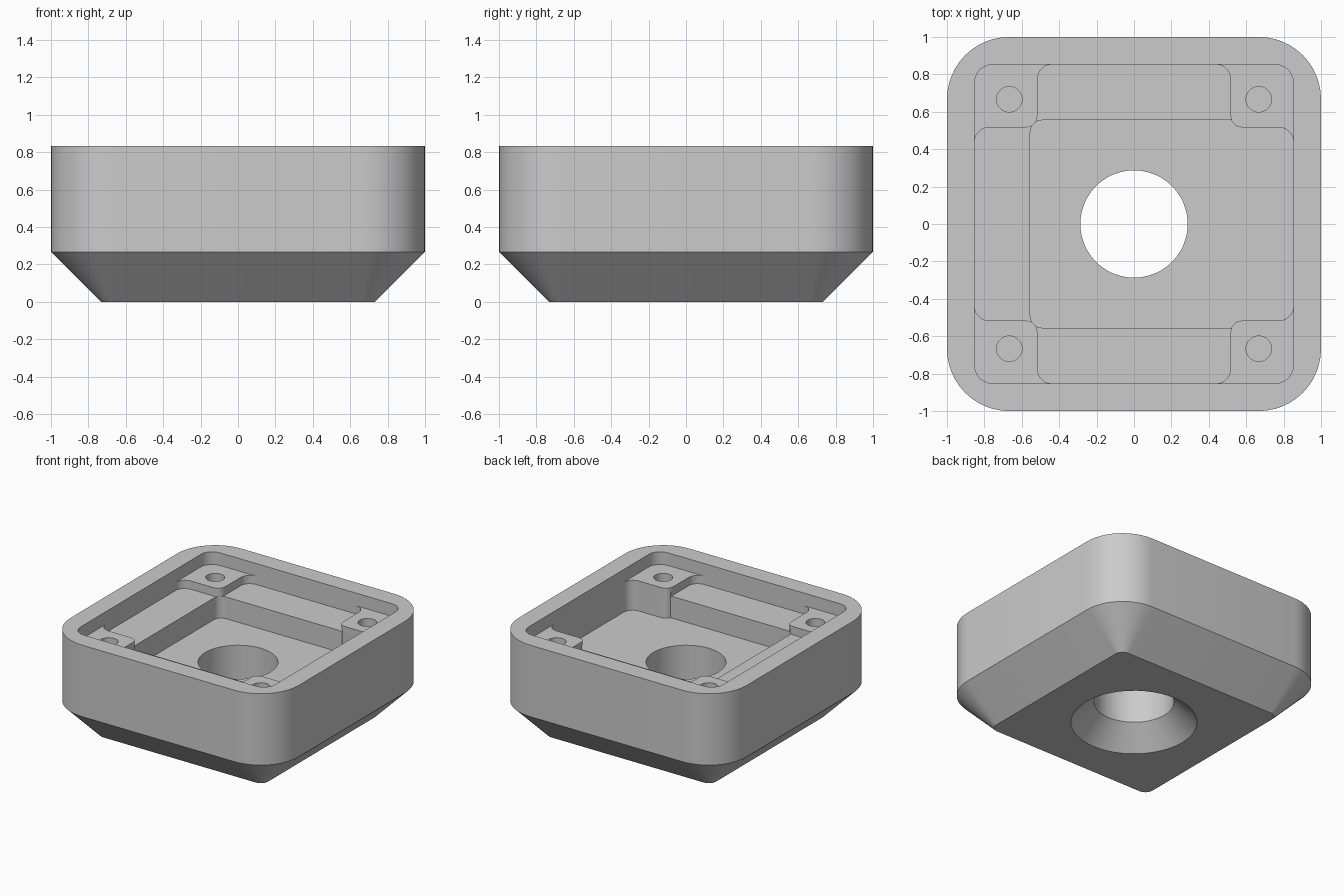
import bpy, bmesh, math
from mathutils import Vector

if "Cube" in bpy.data.objects:
    bpy.data.objects.remove(bpy.data.objects["Cube"])

grey = bpy.data.materials.new("plain_grey")
grey.use_nodes = True
colour = (0.6, 0.6, 0.6, 1)
grey.diffuse_color = colour
grey.node_tree.nodes["Principled BSDF"].inputs["Base Color"].default_value = colour


def rounded(corners, radii, segs=12):
    """Outline with its right-angled corners rounded; radius 0 keeps a point."""
    out = []
    n = len(corners)
    for i, r in enumerate(radii):
        p = Vector(corners[i])
        if r == 0:
            out.append(p)
            continue
        a = (Vector(corners[i - 1]) - p).normalized() * r
        b = (Vector(corners[(i + 1) % n]) - p).normalized() * r
        for k in range(segs + 1):
            t = math.pi / 2 * k / segs
            out.append(p + a + b - b * math.cos(t) - a * math.sin(t))
    return out


def square(half, r, x=0, y=0):
    pts = [(x + half * sx, y + half * sy) for sx, sy in ((-1, -1), (1, -1), (1, 1), (-1, 1))]
    return rounded(pts, [r] * 4)


def circle(r, x=0, y=0):
    return square(r, r, x, y)


def loft(name, *sections):
    """Closed solid through (outline, height) sections."""
    bm = bmesh.new()
    rings = [[bm.verts.new((p.x, p.y, z)) for p in pts] for pts, z in sections]
    for lo, hi in zip(rings, rings[1:]):
        for i in range(len(lo)):
            j = (i + 1) % len(lo)
            bm.faces.new((lo[i], lo[j], hi[j], hi[i]))
    bm.faces.new(rings[0][::-1])
    bm.faces.new(rings[-1])
    bmesh.ops.remove_doubles(bm, verts=bm.verts, dist=1e-5)
    bmesh.ops.recalc_face_normals(bm, faces=bm.faces)
    mesh = bpy.data.meshes.new(name)
    bm.to_mesh(mesh)
    bm.free()
    mesh.materials.append(grey)
    obj = bpy.data.objects.new(name, mesh)
    bpy.context.collection.objects.link(obj)
    return obj


TOP, PAD, LEDGE, FLOOR = 0.833, 0.733, 0.667, 0.495
WALL, INNER, POCKET = 0.853, 0.517, 0.555

# Outer shell with a chamfered underside
housing = loft("housing", (square(0.733, 0.066), 0),
               (square(1, 0.333), 0.267), (square(1, 0.333), TOP))

# Shallow opening down to the corner pads
cutters = [loft("rim_cutter", (square(WALL, 0.1), PAD), (square(WALL, 0.1), 1))]

# Cross-shaped recess that leaves four corner pads
cross, radii = [], []
for q in range(4):
    turn = ((1, 0), (0, 1), (-1, 0), (0, -1))[q]
    for u, v, r in ((WALL, -INNER, 0.08), (WALL, INNER, 0.08), (INNER, INNER, 0.06)):
        cross.append((u * turn[0] - v * turn[1], u * turn[1] + v * turn[0]))
        radii.append(r)
outline = rounded(cross, radii)
cutters.append(loft("cross_cutter", (outline, LEDGE), (outline, 0.8)))

# Deep pocket, open to the wall on the +x side only
shoulder = [(0.523, POCKET), (0.535, 0.535), (0.553, 0.523), (0.577, INNER)]
pocket = ([(-POCKET, -POCKET)] + [(x, -y) for x, y in shoulder]
          + [(WALL, -INNER), (WALL, INNER)] + shoulder[::-1] + [(-POCKET, POCKET)])
outline = rounded(pocket, [0.065] + [0] * 4 + [0.08] * 2 + [0] * 4 + [0.065])
cutters.append(loft("pocket_cutter", (outline, FLOOR), (outline, 0.7)))

# Countersunk central hole
cutters.append(loft("bore_cutter", (circle(0.463), -0.01),
                    (circle(0.287), 0.166), (circle(0.287), 1)))

# Blind screw holes in the pads
for sx in (-1, 1):
    for sy in (-1, 1):
        c = circle(0.068, 0.667 * sx, 0.667 * sy)
        cutters.append(loft("screw_cutter", (c, 0.35), (c, 0.9)))

# Cut everything and discard the helpers
bpy.ops.object.select_all(action="DESELECT")
bpy.context.view_layer.objects.active = housing
housing.select_set(True)
for cutter in cutters:
    cutter.hide_render = True
    mod = housing.modifiers.new("cut", "BOOLEAN")
    mod.operation = "DIFFERENCE"
    mod.solver = "EXACT"
    mod.object = cutter
    bpy.ops.object.modifier_apply(modifier=mod.name)
    bpy.data.objects.remove(cutter)

bpy.ops.object.shade_smooth_by_angle(angle=math.radians(30))
